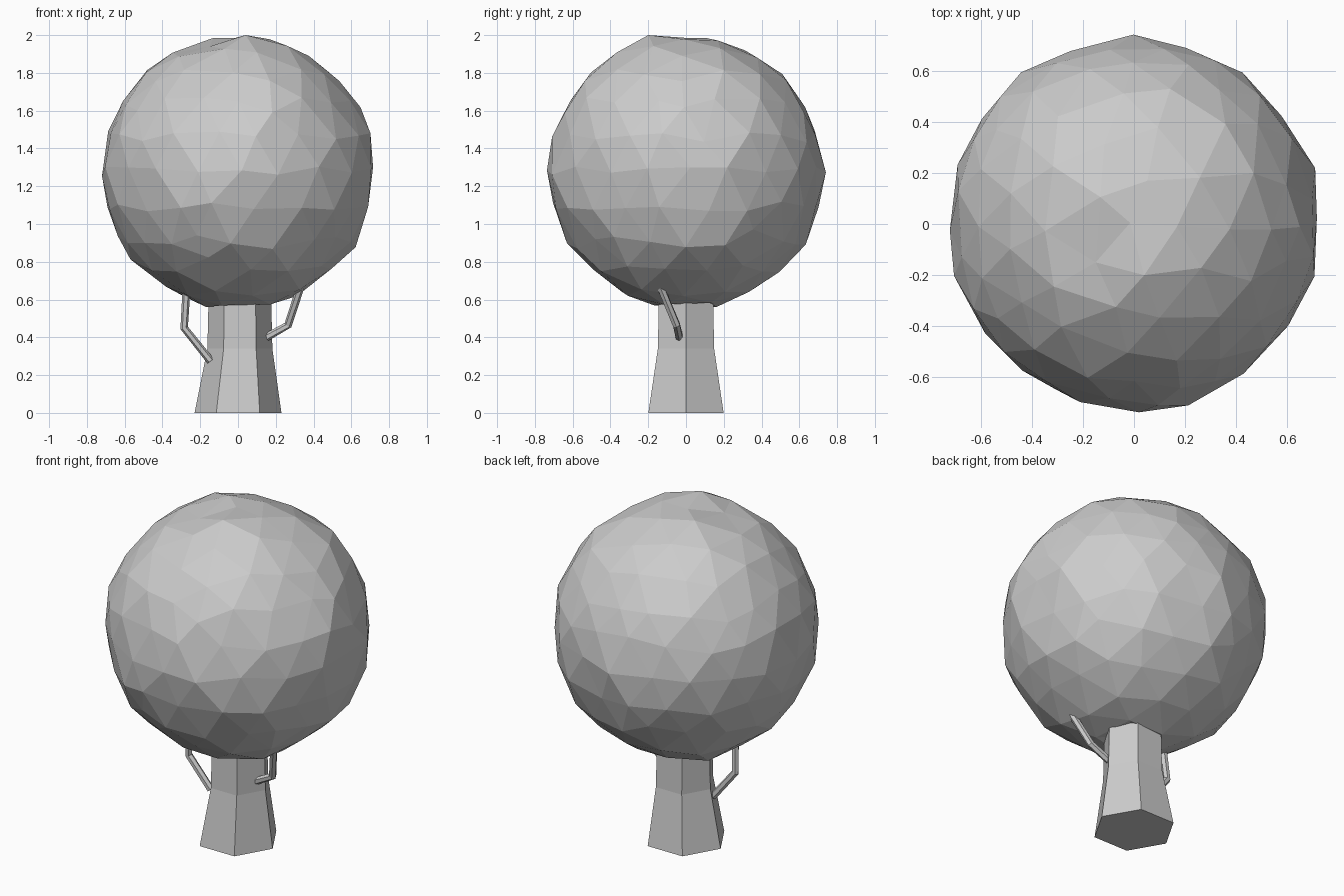
import bpy, bmesh, math, random
from mathutils import Vector

random.seed(7)

cube = bpy.data.objects.get("Cube")
if cube:
    bpy.data.objects.remove(cube, do_unlink=True)

# Single plain grey for the whole tree
grey = bpy.data.materials.new("plain grey")
grey.use_nodes = True
colour = (0.6, 0.6, 0.6, 1.0)
grey.diffuse_color = colour
grey.node_tree.nodes["Principled BSDF"].inputs["Base Color"].default_value = colour


def finish(name, bm):
    """Turn a bmesh into a flat shaded object."""
    bmesh.ops.recalc_face_normals(bm, faces=bm.faces)
    mesh = bpy.data.meshes.new(name)
    bm.to_mesh(mesh)
    bm.free()
    mesh.materials.append(grey)
    obj = bpy.data.objects.new(name, mesh)
    bpy.context.collection.objects.link(obj)
    return obj


def ring(centre, u, v, radius, sides=6):
    angles = [2 * math.pi * i / sides for i in range(sides)]
    return [centre + radius * (math.cos(a) * u + math.sin(a) * v) for a in angles]


def loft(name, rings):
    """Skin a list of rings and cap both ends."""
    bm = bmesh.new()
    loops = [[bm.verts.new(p) for p in r] for r in rings]
    n = len(loops[0])
    for low, high in zip(loops, loops[1:]):
        for i in range(n):
            j = (i + 1) % n
            bm.faces.new((low[i], low[j], high[j], high[i]))
    bm.faces.new(loops[0])
    bm.faces.new(loops[-1])
    return finish(name, bm)


def branch(name, path, radius=0.021):
    """Thin hexagonal tube along a bent path."""
    pts = [Vector(p) for p in path]
    rings = []
    for i, p in enumerate(pts):
        a, b = pts[max(i - 1, 0)], pts[min(i + 1, len(pts) - 1)]
        tangent = (b - a).normalized()
        u = Vector((0, 1, 0)).cross(tangent).normalized()
        rings.append(ring(p, u, tangent.cross(u), radius))
    return loft(name, rings)


# Trunk: tapering hexagon
X, Y = Vector((1, 0, 0)), Vector((0, 1, 0))
profile = [(0, 0, 0.23), (0.01, 0.34, 0.172), (0.01, 0.64, 0.165)]
loft("trunk", [ring(Vector((x, 0, z)), X, Y, r) for x, z, r in profile])

# Two bent side branches reaching into the foliage
branch("right_branch", [(-0.145, -0.05, 0.275), (-0.285, -0.06, 0.45), (-0.272, -0.08, 0.67)])
branch("left_branch", [(0.15, -0.035, 0.4), (0.265, -0.05, 0.465), (0.335, -0.14, 0.68)])

# Foliage: faceted ball with slightly uneven corners
bm = bmesh.new()
bmesh.ops.create_icosphere(bm, subdivisions=3, radius=1)
centre = Vector((0, 0, 1.275))
for v in bm.verts:
    shift = Vector([random.uniform(-0.04, 0.04) for _ in range(3)])
    v.co = centre + (v.co + shift).normalized() * random.uniform(0.715, 0.742)
    v.co.x = max(-0.72, min(0.715, v.co.x))
    v.co.z = max(0.56, min(1.985, v.co.z))
    # hollow underside around the trunk
    if v.co.z < 1 and v.co.xy.length < 0.12:
        v.co.z = 0.61

# Raised corner and small dent on the crown
for target in [(0.04, -0.2, 2.0), (-0.15, -0.15, 1.94)]:
    t = Vector(target)
    min(bm.verts, key=lambda v: (v.co - t).length).co = t
finish("foliage", bm)
